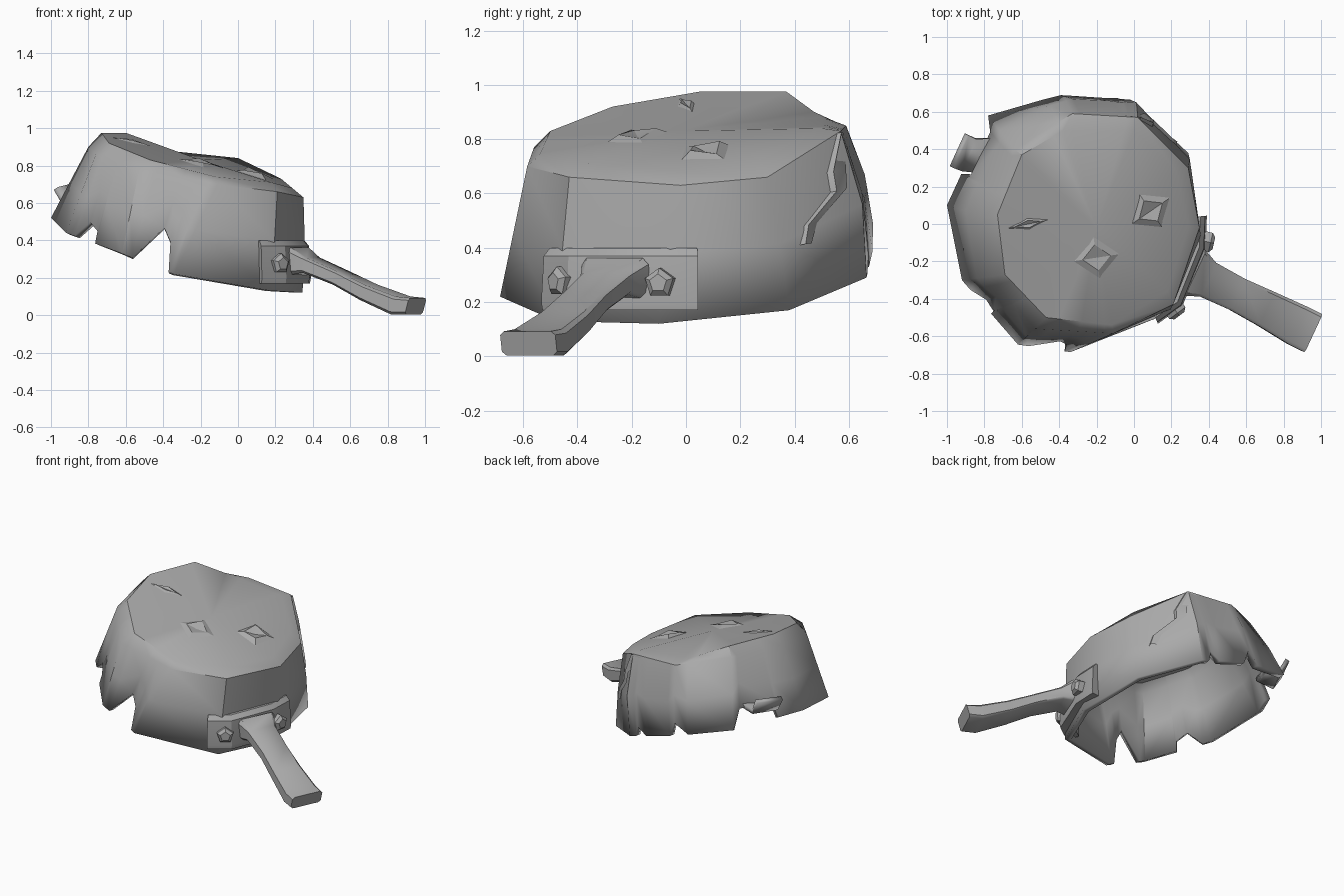
import bpy, bmesh, math
from mathutils import Vector
from mathutils.bvhtree import BVHTree

if "Cube" in bpy.data.objects:
    bpy.data.objects.remove(bpy.data.objects["Cube"])

metal = bpy.data.materials.new("dull grey metal")
metal.diffuse_color = (0.4, 0.4, 0.4, 1)
metal.use_nodes = True
metal.node_tree.nodes["Principled BSDF"].inputs["Base Color"].default_value = metal.diffuse_color


def make(name, verts, faces, angle=35, thick=0):
    me = bpy.data.meshes.new(name)
    me.from_pydata([tuple(v) for v in verts], [], faces)
    bm = bmesh.new()
    bm.from_mesh(me)
    bmesh.ops.remove_doubles(bm, verts=bm.verts, dist=0.0005)
    bmesh.ops.recalc_face_normals(bm, faces=bm.faces)
    bm.to_mesh(me)
    bm.free()
    me.materials.append(metal)
    ob = bpy.data.objects.new(name, me)
    bpy.context.collection.objects.link(ob)
    if thick:
        m = ob.modifiers.new("thickness", "SOLIDIFY")
        m.thickness, m.offset = thick, -1
    bpy.ops.object.select_all(action='DESELECT')
    ob.select_set(True)
    bpy.context.view_layer.objects.active = ob
    bpy.ops.object.shade_smooth_by_angle(angle=math.radians(angle))
    return ob


def loft(name, rings, angle=35):
    # closed rings of equal length, capped at both ends
    n = len(rings[0])
    verts = [v for r in rings for v in r]
    faces = [(i*n+j, i*n+(j+1) % n, (i+1)*n+(j+1) % n, (i+1)*n+j)
             for i in range(len(rings)-1) for j in range(n)]
    faces += [tuple(range(n)), tuple(range((len(rings)-1)*n, len(rings)*n))]
    return make(name, verts, faces, angle)


# Pot corners, from the west side round by the front
base = [Vector(p) for p in (
    (-.73, .05, .975), (-.69, -.27, .92), (-.47, -.50, .83), (-.12, -.54, .74), (.18, -.36, .71),
    (.29, -.02, .68), (.23, .27, .73), (0, .50, .84), (-.38, .50, .88), (-.60, .37, .975))]
shoulder = [Vector(p) for p in (
    (-.80, .04, .90), (-.76, -.28, .86), (-.53, -.56, .77), (-.11, -.585, .70), (.21, -.43, .66),
    (.35, -.02, .63), (.29, .30, .66), (.02, .57, .83), (-.33, .59, .85), (-.64, .40, .92))]
rim = [Vector(p) for p in (
    (-1.0, .10, .52), (-.92, -.30, .44), (-.62, -.645, .33), (-.34, -.685, .22), (.18, -.48, .13),
    (.345, -.10, .12), (.29, .38, .17), (-.02, .665, .29), (-.40, .69, .40), (-.78, .58, .50))]
bulge = (0, 0, 0, 0, 0, .01, .01, .035, .03, .015)


def along(ring, t):
    i = int(t) % 10
    return ring[i].lerp(ring[(i+1) % 10], t % 1)


# Point on the wall: t round the pot, f down from the shoulder
def wall(t, f, out=0.0):
    p = along(shoulder, t).lerp(along(rim, t), f)
    i = int(t) % 10
    b = bulge[i] + (bulge[(i+1) % 10] - bulge[i])*(t % 1)
    return p + Vector((p.x+.25, p.y, 0)).normalized()*(out + 4*b*f*(1-f))


# Torn rim: (position round the pot, how far down the wall goes)
edge = [(0, 1), (1, 1), (1.15, 1), (1.33, .78), (1.5, .85), (1.52, 1), (2, 1), (2.2, 1),
        (2.55, .57), (2.72, .70), (2.89, 1), (3, 1), (4, 1), (5, 1), (6, 1), (7, 1), (7.14, 1),
        (7.2, .88), (7.36, 1), (7.88, 1), (8, .8), (8.22, 1), (9, 1), (9.1, .72),
        (9.6, .74), (9.65, 1)]
verts = [Vector((-.2, -.02, .83))]
faces = []
n = len(edge)
for t, f in edge:
    verts += [along(base, t), wall(t, 0), wall(t, f*.5), wall(t, f)]
for i in range(n):
    p, q = 1+i*4, 1+((i+1) % n)*4
    faces.append((0, p, q))
    faces += [(p+k, p+k+1, q+k+1, q+k) for k in range(3)]

top_tree = BVHTree.FromPolygons(verts, faces)
pot = make("pot_shell", verts, faces, 38, 0.042)

# Raised split sheet along the crack on the back right
crack = [(6.97, .0), (6.74, .2), (6.72, .33), (6.34, .46), (6.27, .58)]
cv, cf = [], []
for t, f in crack:
    cv += [wall(t, f, .012), wall(t-.03, f, -.008), wall(t+.22*(1-f), f+.02, .001)]
for i in range(len(crack)-1):
    a, b = i*3, i*3+3
    cf += [(a, a+1, b+1, b), (a+2, a, b, b+2)]
make("crack_lip", cv, cf, 25)

# Bent flap in the rim notch
fl = [(-.80, .27, .60), (-.75, .46, .62), (-.93, .29, .575), (-.85, .46, .59),
      (-.985, .31, .67), (-.905, .485, .69)]
make("bent_flap", fl, [(0, 1, 3, 2), (2, 3, 5, 4)], 25, 0.03)


# Punctures with raised torn lips on the flat end
def puncture(name, x, y, rx, ry, turn, height):
    def top_z(px, py):
        return top_tree.ray_cast(Vector((px, py, 2)), Vector((0, 0, -1)))[0].z
    pts, fcs = [], []
    for k in range(4):
        for s, h in ((1.7, -.004), (1, height)):
            u, v = math.cos(k*math.pi/2)*rx*s, math.sin(k*math.pi/2)*ry*s
            px = x + u*math.cos(turn) - v*math.sin(turn)
            py = y + u*math.sin(turn) + v*math.cos(turn)
            pts.append((px, py, top_z(px, py) + h*(1 if k % 2 else .4)))
    pts.append((x, y, top_z(x, y) + .002))
    for k in range(4):
        a, b = 2*k, 2*((k+1) % 4)
        fcs += [(a, b, b+1, a+1), (a+1, b+1, 8)]
    make(name, pts, fcs, 20)


puncture("puncture_front", -.20, -.18, .075, .07, .15, .02)
puncture("puncture_right", .09, .07, .075, .065, .6, .025)
puncture("puncture_left", -.565, .0, .07, .02, .2, .012)

# Handle bracket wrapped round the wall
path = [((.11, -.492), (.4, -.92)), ((.225, -.41), (.75, -.66)), ((.34, -.12), (.95, -.32)),
        ((.345, .04), (1, .1))]
rings = []
for (x, y), nrm in path:
    d = Vector((nrm[0], nrm[1], 0)).normalized()
    c = Vector((x, y, 0))
    rings.append([c + d*o + Vector((0, 0, z)) for o, z in
                  ((-.05, .40), (.01, .40), (.035, .37), (.045, .20), (.04, .17), (-.05, .17))])
loft("handle_bracket", rings, 30)

# Handle, drooping and widening to its tip
side = Vector((.42, .9, 0)).normalized()
stations = [((.31, -.255, .285), .135, .08), ((.39, -.295, .268), .10, .042),
            ((.55, -.375, .20), .092, .038), ((.70, -.45, .122), .10, .043),
            ((.87, -.54, .052), .112, .05), ((.95, -.58, .048), .112, .046)]
rings = []
for c, w, h in stations:
    c = Vector(c)
    up = Vector((.25, -.1, .96))
    rings.append([c + side*(w*a) + up*(h*b) for a, b in
                  ((-1, -.7), (-.85, -1), (.85, -1), (1, -.7), (1, .7), (.85, 1), (-.85, 1), (-1, .7))])
loft("handle", rings, 40)


# Five-sided bolts
def bolt(name, pos, nrm):
    d = Vector(nrm).normalized()
    u = Vector((0, 0, 1))
    v = u.cross(d)
    rs = []
    for r, o in ((.056, -.04), (.056, .02), (.034, .038)):
        rs.append([Vector(pos) + d*o + (u*math.cos(a) + v*math.sin(a))*r
                   for a in (k*math.tau/5 for k in range(5))])
    loft(name, rs, 20)


bolt("bolt_front", (.22, -.46, .275), (.6, -.8, 0))
bolt("bolt_back", (.39, -.095, .27), (.97, -.22, 0))
